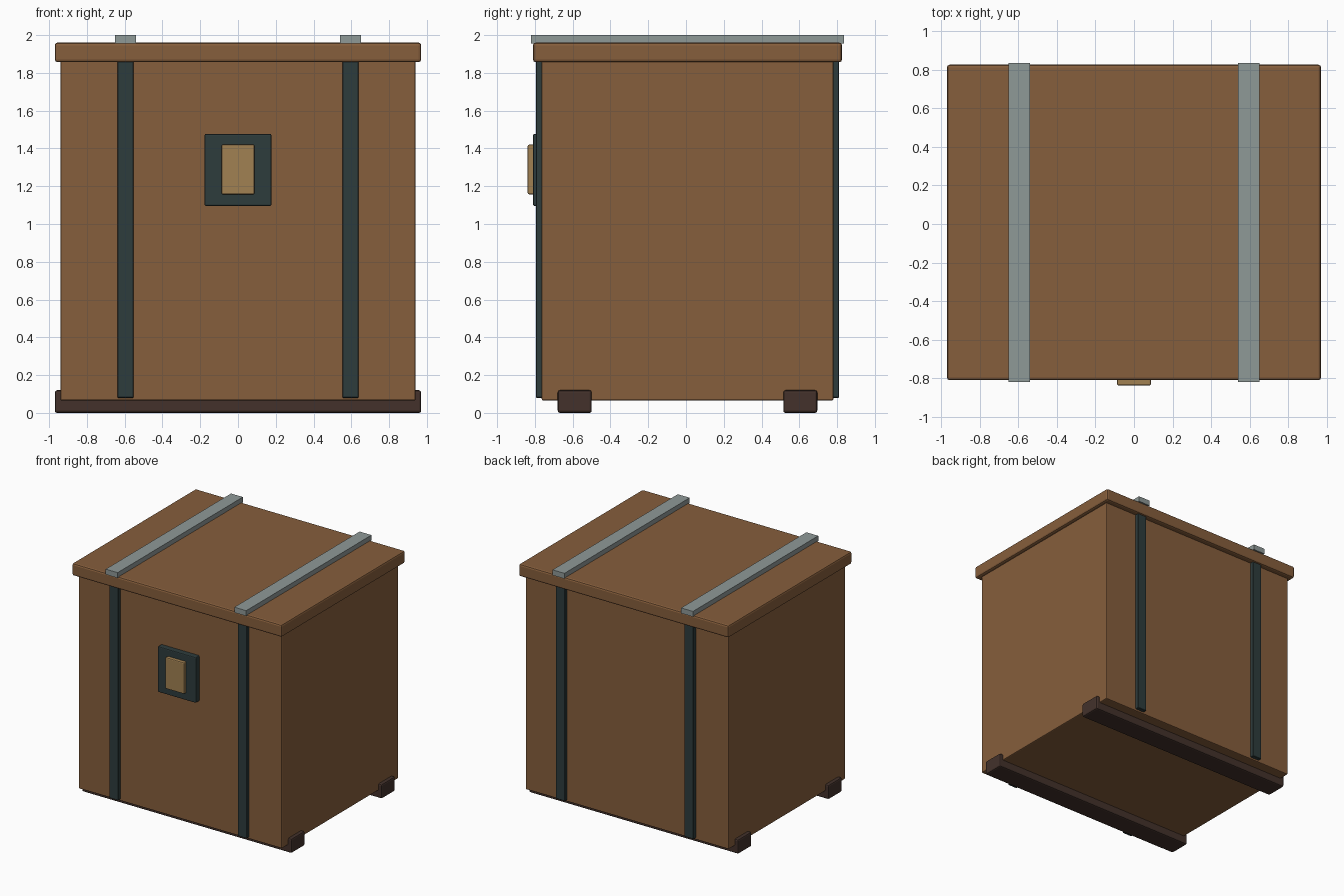
import bpy
import bmesh

if "Cube" in bpy.data.objects:
    bpy.data.objects.remove(bpy.data.objects["Cube"])

CY = 0.008  # the crate body sits slightly back; the latch sticks out in front


def material(name, rgb):
    m = bpy.data.materials.new(name)
    m.diffuse_color = (*rgb, 1.0)
    m.use_nodes = True
    m.node_tree.nodes["Principled BSDF"].inputs["Base Color"].default_value = m.diffuse_color
    return m


wood = material("brown wood", (0.240, 0.112, 0.045))
dark_wood = material("dark wood", (0.056, 0.031, 0.024))
iron = material("dark iron", (0.027, 0.045, 0.046))
steel = material("grey steel", (0.275, 0.320, 0.312))
brass = material("brass", (0.355, 0.218, 0.085))


def box(name, x, y, z, mat, bevel=0.0, segments=2):
    """Box from (min, max) ranges, with optional rounded edges."""
    bm = bmesh.new()
    bmesh.ops.create_cube(bm, size=1.0)
    for v in bm.verts:
        v.co = [r[0] if c < 0 else r[1] for c, r in zip(v.co, (x, y, z))]
    if bevel:
        bmesh.ops.bevel(bm, geom=bm.edges[:], offset=bevel, segments=segments,
                        profile=0.5, affect='EDGES')
    me = bpy.data.meshes.new(name)
    bm.to_mesh(me)
    bm.free()
    me.materials.append(mat)
    ob = bpy.data.objects.new(name, me)
    bpy.context.collection.objects.link(ob)
    return ob


# Crate body and overhanging lid
box("body", (-0.94, 0.94), (CY - 0.772, CY + 0.772), (0.065, 1.87), wood, 0.008)
box("lid", (-0.97, 0.97), (CY - 0.818, CY + 0.818), (1.857, 1.96), wood, 0.014)

# Skids under the front and back
for side, s in (("front", -1), ("back", 1)):
    yc = CY + s * 0.597
    box(side + "_skid", (-0.97, 0.97), (yc - 0.09, yc + 0.09), (0.0, 0.12),
        dark_wood, 0.012)

# Vertical straps on front and back, bars across the lid
for side, s in (("left", -1), ("right", 1)):
    xc = s * 0.595
    strap_x = (xc - 0.042, xc + 0.042)
    box(side + "_front_strap", strap_x, (CY - 0.803, CY - 0.76), (0.08, 1.865), iron, 0.003, 1)
    box(side + "_back_strap", strap_x, (CY + 0.76, CY + 0.803), (0.08, 1.865), iron, 0.003, 1)
    box(side + "_lid_bar", (xc - 0.055, xc + 0.055), (CY - 0.828, CY + 0.828),
        (1.955, 2.0), steel)

# Latch plate and brass latch
box("latch_plate", (-0.177, 0.177), (-0.81, -0.755), (1.095, 1.477), iron, 0.008)
box("latch", (-0.088, 0.088), (-0.838, -0.79), (1.157, 1.42), brass, 0.008)
